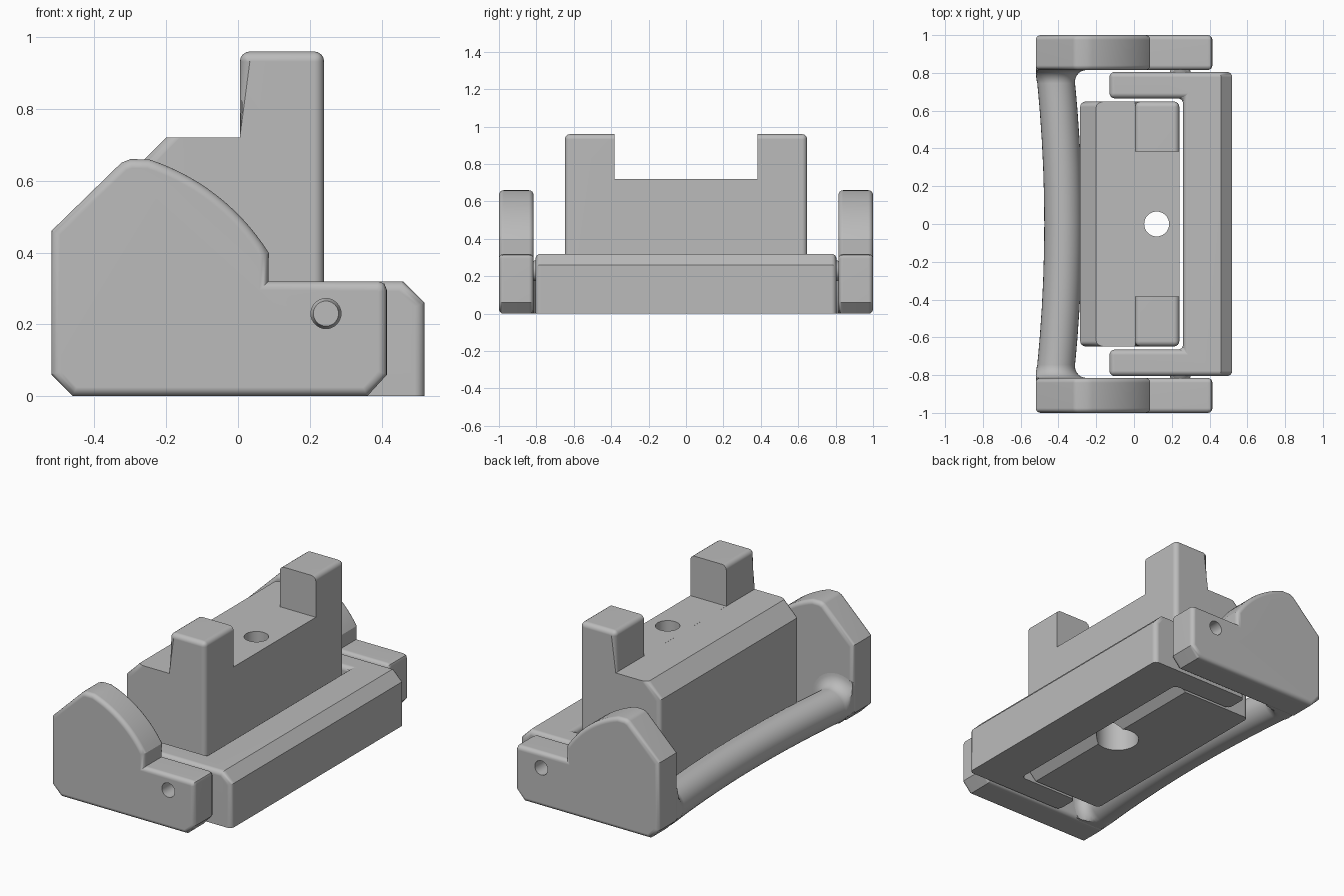
import bpy, bmesh, math
from mathutils import Matrix

cube = bpy.data.objects.get("Cube")
if cube:
    bpy.data.objects.remove(cube)

grey = bpy.data.materials.new("light_grey")
grey.use_nodes = True
grey.diffuse_color = (0.5, 0.5, 0.5, 1)
for node in grey.node_tree.nodes:
    if node.type == 'BSDF_PRINCIPLED':
        node.inputs["Base Color"].default_value = grey.diffuse_color


def near(a, b):
    return abs(a - b) < 0.002


def prism(points, axis, lo, hi):
    """Extrude a 2D outline along y (outline in xz) or z (outline in xy)."""
    bm = bmesh.new()
    put = (lambda a, b: (a, lo, b)) if axis == 'y' else (lambda a, b: (a, b, lo))
    face = bm.faces.new([bm.verts.new(put(a, b)) for a, b in points])
    new = bmesh.ops.extrude_face_region(bm, geom=[face])["geom"]
    shift = (0, hi - lo, 0) if axis == 'y' else (0, 0, hi - lo)
    bmesh.ops.translate(bm, vec=shift, verts=[v for v in new if isinstance(v, bmesh.types.BMVert)])
    bmesh.ops.recalc_face_normals(bm, faces=bm.faces)
    return bm


def bevel(bm, rule, width, segments=4):
    edges = [e for e in bm.edges if rule(e)]
    bmesh.ops.bevel(bm, geom=edges, offset=width, segments=segments, profile=0.5,
                    affect='EDGES', clamp_overlap=True)


def make(name, bm):
    mesh = bpy.data.meshes.new(name)
    bm.to_mesh(mesh)
    bm.free()
    ob = bpy.data.objects.new(name, mesh)
    bpy.context.collection.objects.link(ob)
    mesh.materials.append(grey)
    return ob


def activate(ob):
    bpy.ops.object.select_all(action='DESELECT')
    ob.select_set(True)
    bpy.context.view_layer.objects.active = ob


def cut(ob, bm):
    cutter = make("cutter", bm)
    cutter.hide_render = True
    mod = ob.modifiers.new("cut", 'BOOLEAN')
    mod.operation, mod.solver, mod.object = 'DIFFERENCE', 'EXACT', cutter
    activate(ob)
    bpy.ops.object.modifier_apply(modifier=mod.name)
    bpy.data.objects.remove(cutter)


def smooth(ob):
    activate(ob)
    bpy.ops.object.shade_smooth_by_angle(angle=math.radians(28))
    mod = ob.modifiers.new("flat_face_normals", 'WEIGHTED_NORMAL')
    mod.keep_sharp = True


def rod(r1, r2, depth, centre, along_y=False):
    bm = bmesh.new()
    bmesh.ops.create_cone(bm, cap_ends=True, segments=32, radius1=r1, radius2=r2, depth=depth)
    if along_y:
        bmesh.ops.rotate(bm, matrix=Matrix.Rotation(-math.pi / 2, 3, 'X'), verts=bm.verts)
    bmesh.ops.translate(bm, vec=centre, verts=bm.verts)
    return bm


def mirror_y(ob, name):
    twin = ob.copy()
    twin.data = ob.data.copy()
    twin.name = name
    bpy.context.collection.objects.link(twin)
    bm = bmesh.new()
    bm.from_mesh(twin.data)
    bmesh.ops.scale(bm, vec=(1, -1, 1), verts=bm.verts)
    bmesh.ops.reverse_faces(bm, faces=bm.faces)
    bm.to_mesh(twin.data)
    bm.free()
    return twin


# End plates: cam-shaped outline, rounded rims, pivot hole
PIVOT_X, PIVOT_Z = 0.245, 0.23
arc = [(-0.44 + 0.62 * math.cos(a), 0.07 + 0.62 * math.sin(a))
       for a in (math.radians(32 + 40 * i / 14) for i in range(15))]
outline = [(-0.52, 0.06), (-0.46, 0), (0.36, 0), (0.415, 0.06), (0.415, 0.295),
           (0.408, 0.313), (0.39, 0.32), (0.085, 0.32)] + arc + [(-0.3, 0.66), (-0.325, 0.65), (-0.52, 0.46)]
bm = prism(outline, 'y', 0.815, 1.0)
bevel(bm, lambda e: near(e.verts[0].co.y, e.verts[1].co.y), 0.025)
plate = make("back_end_plate", bm)
cut(plate, rod(0.042, 0.042, 0.5, (PIVOT_X, 0.9, PIVOT_Z), True))
smooth(plate)
smooth(mirror_y(plate, "front_end_plate"))

# Hinge pins seated in the plates
pin = make("back_hinge_pin", rod(0.06, 0.035, 0.08, (PIVOT_X, 0.83, PIVOT_Z), True))
smooth(pin)
smooth(mirror_y(pin, "front_hinge_pin"))

# Bowed handle bar that flares out where it meets the plates
bm = bmesh.new()
side = [0.15 * i for i in range(5)] + [0.68, 0.745] + [0.745 + 0.07 * math.sin(i * math.pi / 14) for i in range(1, 8)] + [0.86]
stations = [-y for y in reversed(side[1:])] + side
rings = []
for y in stations:
    t = min(1, max(0, (abs(y) - 0.745) / 0.07))
    r = 0.1 + 0.07 * (1 - math.sqrt(1 - t * t))
    cx = -0.42 + 0.045 * (1 - min(1, abs(y) / 0.82) ** 2)
    ring = []
    for k in range(32):
        a = 2 * math.pi * k / 32
        x = max(-0.518, cx + r * math.cos(a))
        z = max(0.002, 0.1 + r * math.sin(a))
        lack = max(0, -0.456 - x - z) / 2
        ring.append(bm.verts.new((x + lack, y, z + lack)))
    rings.append(ring)
for a, b in zip(rings, rings[1:]):
    for k in range(32):
        j = (k + 1) % 32
        bm.faces.new((a[k], a[j], b[j], b[k]))
bm.faces.new(rings[0])
bm.faces.new(rings[-1])
bmesh.ops.recalc_face_normals(bm, faces=bm.faces)
smooth(make("handle_bar", bm))

# C-shaped frame around the block
half = [(0.52, 0.805), (-0.13, 0.805), (-0.13, 0.665), (0.26, 0.665)]
bm = prism(half + [(x, -y) for x, y in reversed(half)], 'z', 0, 0.32)
bevel(bm, lambda e: all(near(v.co.x, 0.52) and v.co.z > 0.3 for v in e.verts), 0.06, 1)


def frame_edge(e):
    p, q = (v.co for v in e.verts)
    if max(p.z, q.z) < 0.01:
        return False
    long_chamfer_edge = min(p.x, q.x) > 0.4 and abs(p.y - q.y) > 0.5
    return not long_chamfer_edge


bevel(bm, frame_edge, 0.028)
smooth(make("outer_frame", bm))

# Central block with two upright posts
profile = [(-0.285, 0), (0.17, 0), (0.24, 0.07), (0.24, 0.96), (0.005, 0.96),
           (0.005, 0.72), (-0.2, 0.72), (-0.285, 0.635)]
bm = prism(profile, 'y', -0.648, 0.648)


def block_edge(e):
    p, q = (v.co for v in e.verts)
    at_top = max(p.z, q.z) > 0.95
    upright = near(p.y, q.y) and not near(p.z, q.z) and min(p.x, q.x) < -0.28
    return at_top or upright


bevel(bm, block_edge, 0.028)
block = make("central_block", bm)
gap = [(-0.1, 0.72), (0.5, 0.72), (0.5, 1.2), (-0.1, 1.2)]
# Keep the deck intact: the gap cutter starts just behind the post face
cut(block, prism([(max(x, 0.0), z + 0.0002) for x, z in gap], 'y', -0.383, 0.383))
cut(block, rod(0.066, 0.066, 2, (0.12, 0, 0.4)))
cut(block, rod(0.118, 0.118, 0.4, (0.12, 0, 0)))
smooth(block)
